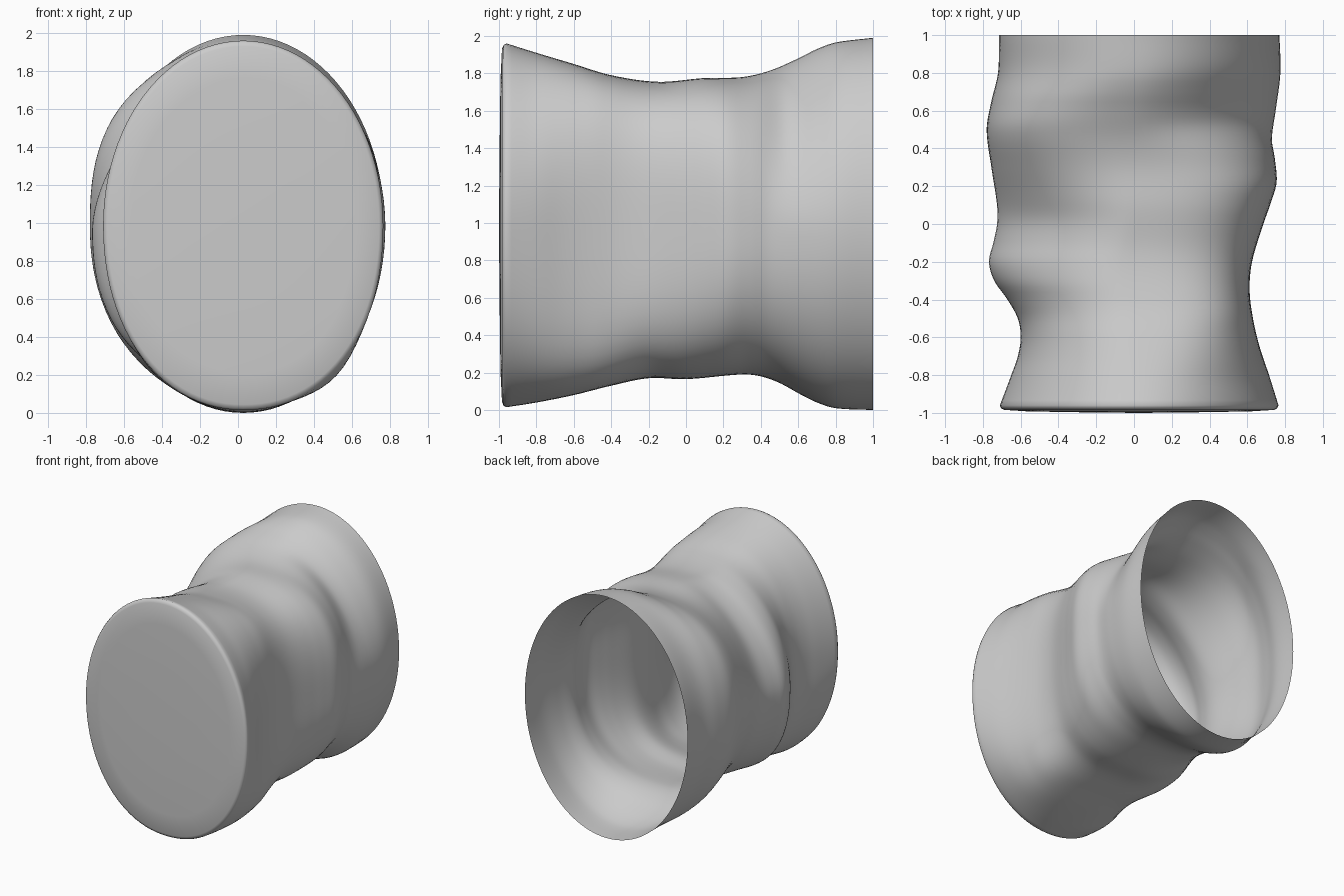
import bpy, bmesh, math

if "Cube" in bpy.data.objects:
    bpy.data.objects.remove(bpy.data.objects["Cube"])

# Silhouette curves along the length: (y, value)
LEFT = [(-.96, -.71), (-.8, -.65), (-.7, -.615), (-.6, -.60), (-.5, -.615), (-.4, -.67),
        (-.3, -.74), (-.2, -.768), (-.1, -.745), (0, -.725), (.1, -.725), (.3, -.755),
        (.5, -.78), (.65, -.755), (.8, -.72), (1, -.715)]
RIGHT = [(-.96, .765), (-.8, .715), (-.65, .665), (-.5, .63), (-.35, .612), (-.2, .625),
         (0, .685), (.1, .72), (.22, .755), (.35, .745), (.45, .73), (.6, .75), (.8, .775), (1, .77)]
TOP = [(-.96, 1.96), (-.8, 1.91), (-.6, 1.85), (-.4, 1.79), (-.15, 1.755), (.1, 1.775),
       (.3, 1.78), (.45, 1.815), (.6, 1.88), (.7, 1.93), (.8, 1.965), (1, 1.99)]
BOTTOM = [(-.96, .015), (-.8, .04), (-.6, .08), (-.4, .13), (-.2, .17), (0, .165), (.3, .19),
          (.4, .18), (.5, .145), (.6, .09), (.7, .04), (.8, .01), (1, 0)]
# Fullness of each corner of the section (2 = ellipse, more = boxier)
UPPER_RIGHT = [(-.96, 2), (-.8, 2.25), (-.6, 2.9), (-.44, 3.5), (-.28, 3.5), (-.06, 3.1),
               (.2, 2.7), (.4, 2.2), (.54, 1.75), (.7, 1.75), (.85, 1.9), (1, 2)]
UPPER_LEFT = [(-.96, 2), (-.6, 2.1), (-.4, 1.9), (-.2, 1.7), (0, 1.65), (.12, 1.8),
              (.4, 2.4), (.55, 2.5), (.8, 2.1), (1, 2)]
LOWER_LEFT = [(-.96, 2.1), (-.8, 2.5), (-.6, 2.6), (-.4, 2.5), (-.2, 2.3), (0, 2.1),
              (.16, 2), (.45, 2.2), (.6, 2.3), (.8, 2.05), (1, 2)]
LOWER_RIGHT = [(-.96, 2.15), (-.8, 2.7), (-.6, 3.6), (-.42, 4.2), (-.14, 3.3), (.2, 2.65),
               (.5, 2.35), (.8, 2.05), (1, 2)]


def sample(pts, y):
    """Smooth cubic Hermite interpolation through the points."""
    n = len(pts)

    def slope(k):
        a, b = pts[max(k - 1, 0)], pts[min(k + 1, n - 1)]
        return (b[1] - a[1]) / (b[0] - a[0])
    i = 0
    while i < n - 2 and y > pts[i + 1][0]:
        i += 1
    (y0, v0), (y1, v1) = pts[i], pts[i + 1]
    h = y1 - y0
    t = min(max((y - y0) / h, 0), 1)
    return ((2*t**3 - 3*t**2 + 1) * v0 + (t**3 - 2*t**2 + t) * h * slope(i)
            + (3*t**2 - 2*t**3) * v1 + (t**3 - t**2) * h * slope(i + 1))


SEGMENTS, RINGS = 96, 72
bm = bmesh.new()


def ring(y, y_at=None, scale=1.0):
    """One rounded-oval cross-section; shape is taken at y, placed at y_at."""
    l, r, t, b = (sample(c, y) for c in (LEFT, RIGHT, TOP, BOTTOM))
    powers = [sample(c, y) for c in (UPPER_RIGHT, UPPER_LEFT, LOWER_LEFT, LOWER_RIGHT)]
    cx, cz, rx, rz = (l + r) / 2, (t + b) / 2, (r - l) / 2, (t - b) / 2
    verts = []
    for k in range(SEGMENTS):
        a = 2 * math.pi * k / SEGMENTS
        c, s, p = math.cos(a), math.sin(a), powers[4 * k // SEGMENTS]
        f = scale / (abs(c)**p + abs(s)**p) ** (1 / p)
        verts.append(bm.verts.new((cx + rx*f*c, y if y_at is None else y_at, cz + rz*f*s)))
    return verts


# Front cap, slightly domed with a tight rim, then the open-ended body
cap = [(-.997, .4), (-.992, .8), (-.984, .97), (-.975, .992)]
rings = [ring(-.96, y, s) for y, s in cap]
rings += [ring(-.96 + 1.96 * i / RINGS) for i in range(RINGS + 1)]
for a, b in zip(rings, rings[1:]):
    for k in range(SEGMENTS):
        j = (k + 1) % SEGMENTS
        bm.faces.new((a[k], a[j], b[j], b[k]))
centre = bm.verts.new((.025, -1, .985))
for k in range(SEGMENTS):
    bm.faces.new((centre, rings[0][(k + 1) % SEGMENTS], rings[0][k]))
bmesh.ops.recalc_face_normals(bm, faces=bm.faces)
# Make sure the domed cap faces the front
bm.normal_update()
if centre.link_faces[0].normal.y > 0:
    bmesh.ops.reverse_faces(bm, faces=bm.faces)

mesh = bpy.data.meshes.new("open_vessel")
bm.to_mesh(mesh)
bm.free()
vessel = bpy.data.objects.new("open_vessel", mesh)
bpy.context.collection.objects.link(vessel)
bpy.context.view_layer.objects.active = vessel
vessel.select_set(True)
bpy.ops.object.shade_smooth_by_angle(angle=math.radians(60))
